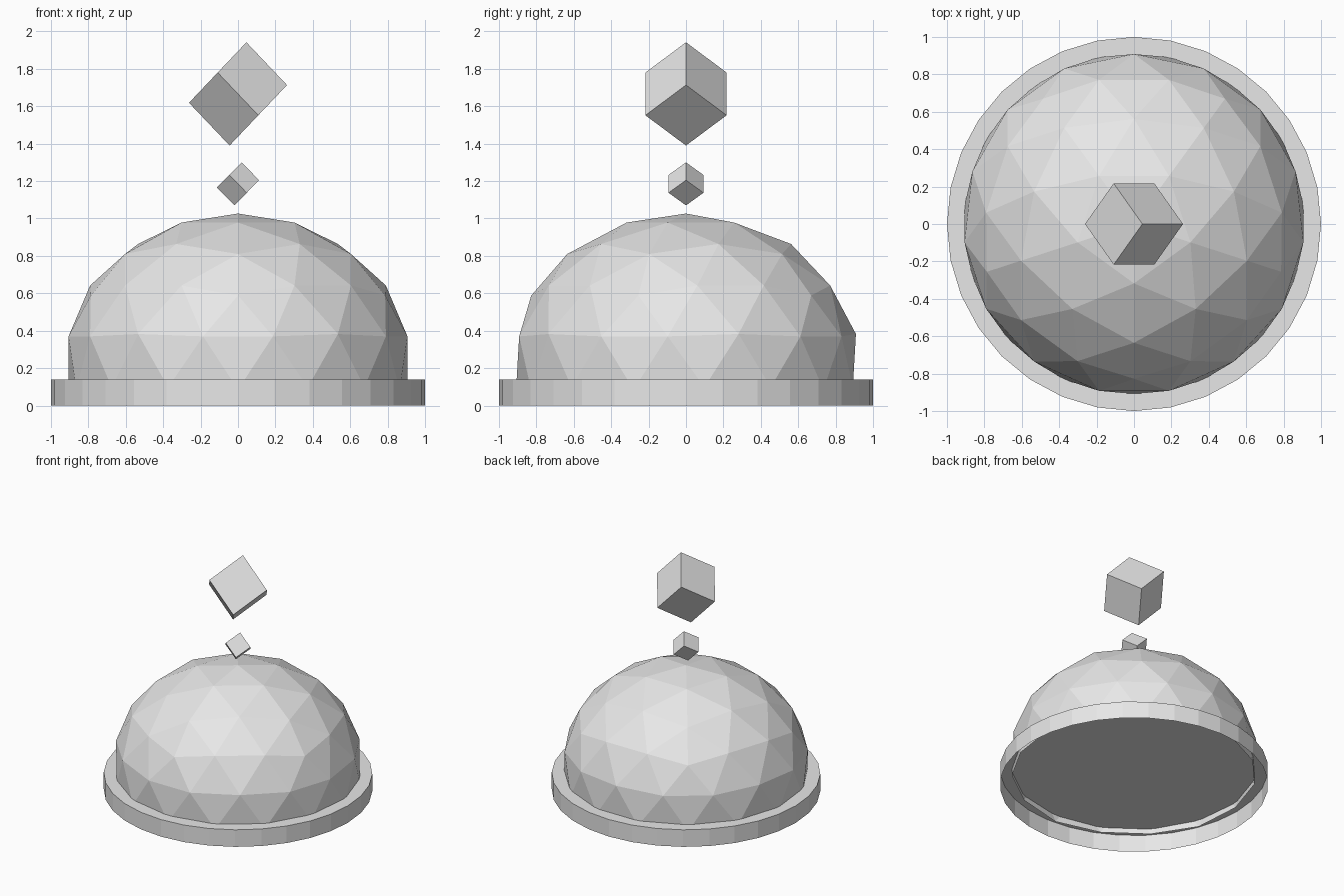
import bpy, bmesh
from math import sin, cos, radians, sqrt
from mathutils import Vector, Matrix

default = bpy.data.objects.get("Cube")
if default:
    bpy.data.objects.remove(default, do_unlink=True)

grey = bpy.data.materials.new("light_grey")
grey.use_nodes = True
COLOUR = (0.8, 0.8, 0.8, 1)
grey.diffuse_color = COLOUR
grey.node_tree.nodes["Principled BSDF"].inputs["Base Color"].default_value = COLOUR


def add_object(name, bm):
    mesh = bpy.data.meshes.new(name)
    bm.to_mesh(mesh)
    bm.free()
    mesh.materials.append(grey)
    obj = bpy.data.objects.new(name, mesh)
    bpy.context.collection.objects.link(obj)
    return obj


# Base: shallow 32-sided drum, open underneath
BASE_TOP = 0.14
bm = bmesh.new()
bmesh.ops.create_cone(bm, cap_ends=True, segments=32, radius1=1, radius2=1, depth=BASE_TOP,
                      matrix=Matrix.Translation((0, 0, BASE_TOP / 2)))
bm.normal_update()
under = [f for f in bm.faces if f.normal.z < -0.9]
bmesh.ops.delete(bm, geom=under, context='FACES')
add_object("base", bm)


# Dome: three-frequency geodesic sphere, squashed and cut below its middle
def ring_point(angle, z):
    r = sqrt(1 - z * z)
    return Vector((r * cos(radians(angle)), r * sin(radians(angle)), z))


def split_triangle(bm, a, b, c, n):
    def point(i, j):
        return bm.verts.new((a + (b - a) * i / n + (c - a) * j / n).normalized())
    for i in range(n):
        for j in range(n - i):
            bm.faces.new((point(i, j), point(i + 1, j), point(i, j + 1)))
            if i + j < n - 1:
                bm.faces.new((point(i + 1, j), point(i + 1, j + 1), point(i, j + 1)))


bm = bmesh.new()
pole = Vector((0, 0, 1))
LEVEL = 1 / sqrt(5)
upper = [ring_point(-90 + 72 * k, LEVEL) for k in range(5)]
lower = [ring_point(-54 + 72 * k, -LEVEL) for k in range(5)]
for k in range(5):
    m = (k + 1) % 5
    split_triangle(bm, pole, upper[k], upper[m], 3)
    split_triangle(bm, upper[k], lower[k], upper[m], 3)
    split_triangle(bm, lower[k], lower[m], upper[m], 3)
bmesh.ops.remove_doubles(bm, verts=bm.verts, dist=0.001)
bmesh.ops.delete(bm, geom=[v for v in bm.verts if v.co.z < -0.3], context='VERTS')
bmesh.ops.transform(bm, verts=bm.verts, matrix=Matrix.Translation((0, 0, 0.2335))
                    @ Matrix.Diagonal((0.925, 0.925, 0.793, 1)))
bmesh.ops.recalc_face_normals(bm, faces=bm.faces)
add_object("dome", bm)


# Floating cubes, tilted onto a corner
def tilted_cube(name, size, z, stretch):
    bm = bmesh.new()
    tilt = Matrix.Rotation(radians(45), 4, 'Y') @ Matrix.Rotation(radians(45), 4, 'X')
    bmesh.ops.create_cube(bm, size=size, matrix=Matrix.Translation((0, 0, z))
                          @ Matrix.Diagonal((1, 1, stretch, 1)) @ tilt)
    add_object(name, bm)


tilted_cube("small_cube", 0.132, 1.185, 1.02)
tilted_cube("large_cube", 0.307, 1.666, 1.053)
